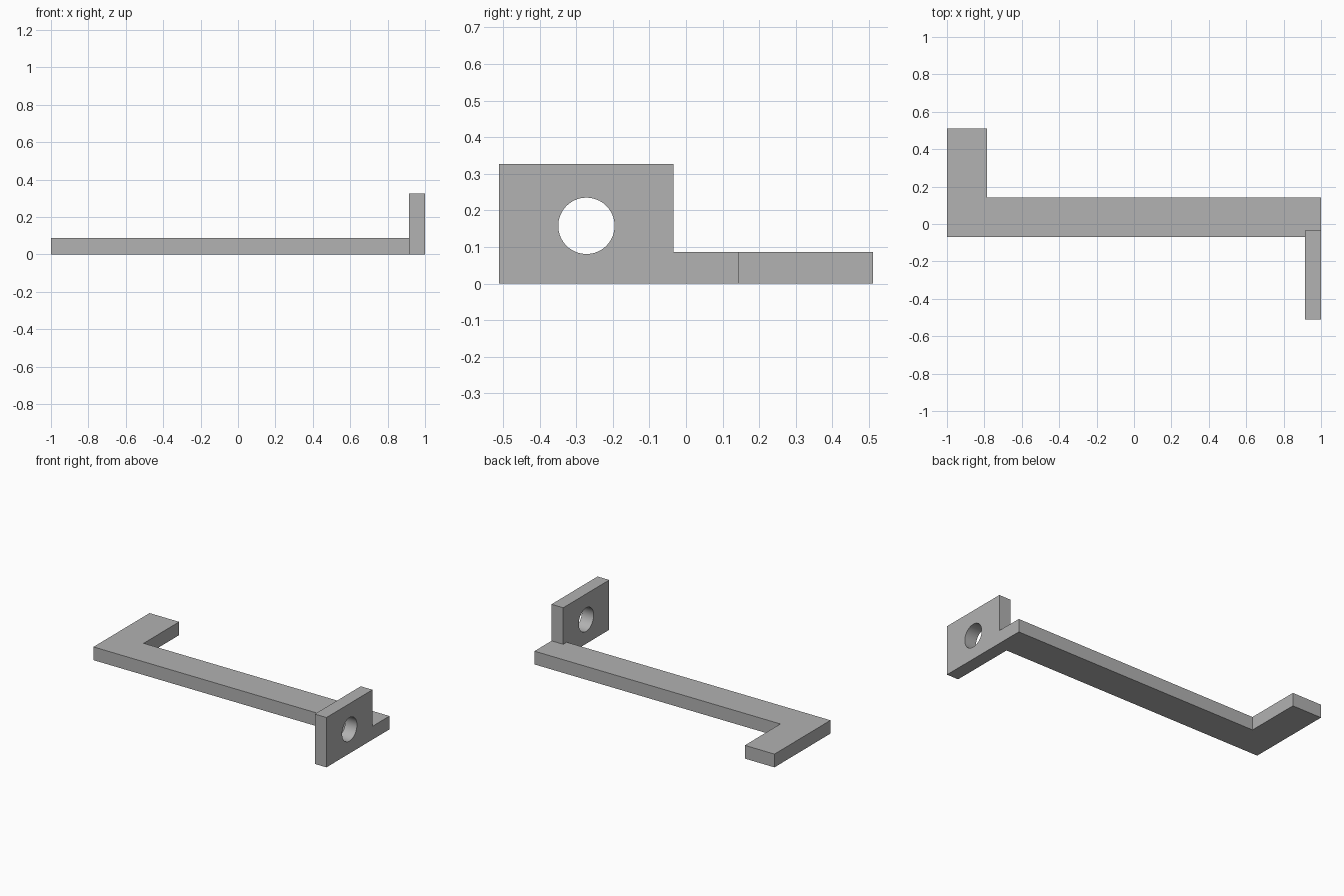
import bpy, bmesh, math
from mathutils import Vector

if "Cube" in bpy.data.objects:
    bpy.data.objects.remove(bpy.data.objects["Cube"])

# Single grey finish
grey = bpy.data.materials.new("plain grey")
grey.use_nodes = True
colour = (0.445, 0.445, 0.445, 1)
grey.diffuse_color = colour
grey.node_tree.nodes["Principled BSDF"].inputs["Base Color"].default_value = colour


def prism(name, points, direction):
    """Extrude a closed outline of 3D points along a direction."""
    bm = bmesh.new()
    face = bm.faces.new([bm.verts.new(p) for p in points])
    extruded = bmesh.ops.extrude_face_region(bm, geom=[face])["geom"]
    moved = [v for v in extruded if isinstance(v, bmesh.types.BMVert)]
    bmesh.ops.translate(bm, verts=moved, vec=Vector(direction))
    bmesh.ops.recalc_face_normals(bm, faces=bm.faces)
    mesh = bpy.data.meshes.new(name)
    bm.to_mesh(mesh)
    bm.free()
    mesh.materials.append(grey)
    obj = bpy.data.objects.new(name, mesh)
    bpy.context.collection.objects.link(obj)
    return obj


def combine(target, tool, operation):
    """Apply a boolean and remove the tool object."""
    mod = target.modifiers.new(operation.lower(), 'BOOLEAN')
    mod.operation = operation
    mod.solver = 'EXACT'
    mod.object = tool
    bpy.ops.object.select_all(action='DESELECT')
    bpy.context.view_layer.objects.active = target
    target.select_set(True)
    bpy.ops.object.modifier_apply(modifier=mod.name)
    bpy.data.objects.remove(tool)


front, back, thick = -0.07, 0.143, 0.087
depth = 0.511
tab_x, tab_back, tab_top = 0.915, -0.034, 0.327
arm_x = -0.785

# Flat L-shaped bar with a short rear arm
outline = [(-1, front), (1, front), (1, back), (arm_x, back),
           (arm_x, depth), (-1, depth)]
bracket = prism("bracket", [(x, y, 0) for x, y in outline], (0, 0, thick))

# Upright mounting tab
corners = [(-depth, 0), (tab_back, 0), (tab_back, tab_top), (-depth, tab_top)]
tab = prism("mounting_tab", [(tab_x, y, z) for y, z in corners], (1 - tab_x, 0, 0))
combine(bracket, tab, 'UNION')

# Round bolt hole through the tab
sides, radius = 64, 0.077
ring = [math.tau * i / sides for i in range(sides)]
hole = prism("bolt_hole_cutter",
             [(0.8, -0.272 + radius * math.cos(a), 0.158 + radius * math.sin(a))
              for a in ring], (0.4, 0, 0))
hole.hide_render = True
combine(bracket, hole, 'DIFFERENCE')

# Smooth hole wall, crisp plate edges
bpy.ops.object.shade_smooth_by_angle(angle=math.radians(30))
